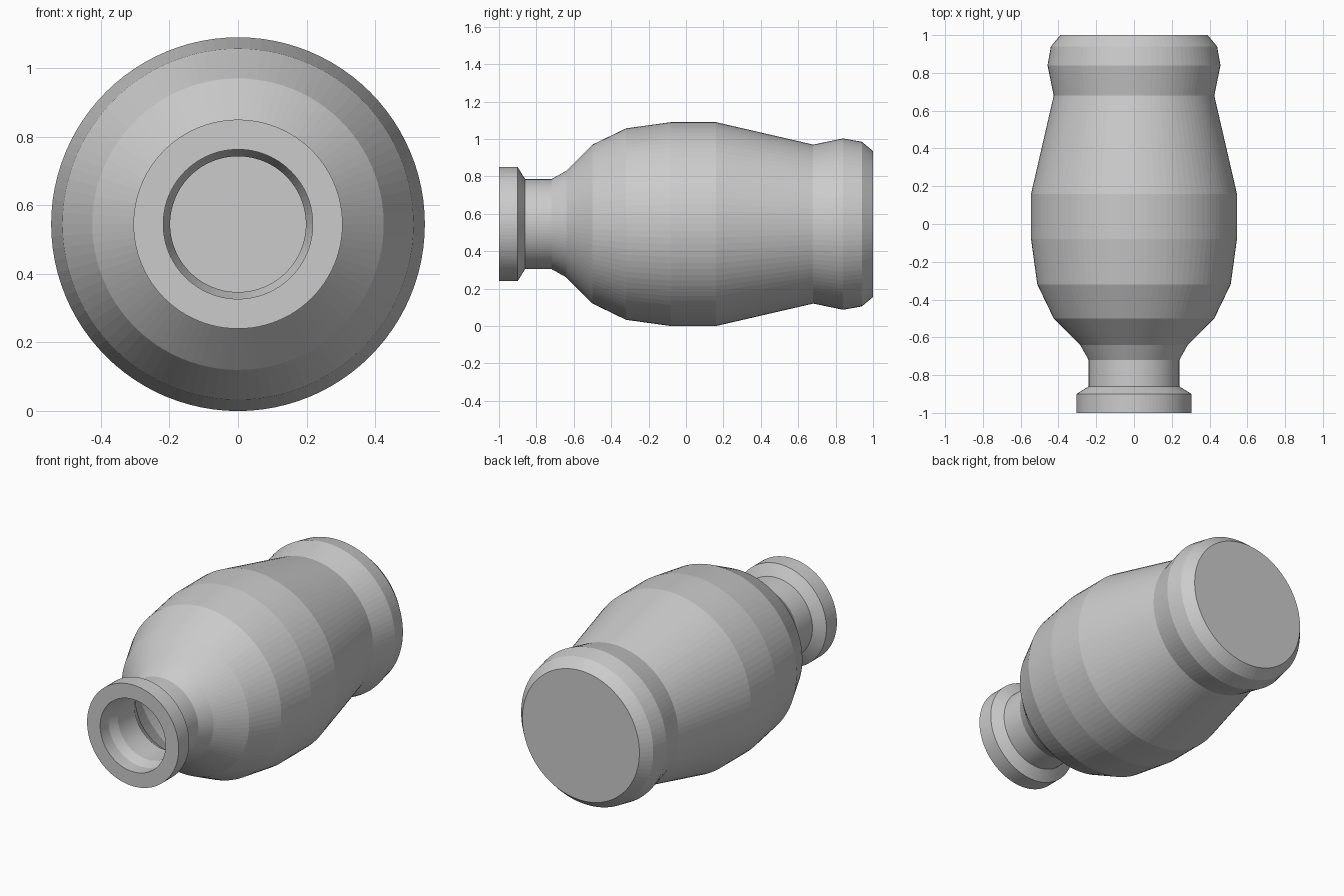
import bpy, bmesh
from math import sin, cos, tau

if "Cube" in bpy.data.objects:
    bpy.data.objects.remove(bpy.data.objects["Cube"])

SEGMENTS = 96
AXIS_Z = 0.545

# Outer wall from the mouth to the base: (y, radius)
outer = [(-1.0, 0.305), (-0.9, 0.305), (-0.86, 0.24), (-0.72, 0.24),
         (-0.64, 0.285), (-0.5, 0.425), (-0.32, 0.512), (-0.08, 0.545),
         (0.16, 0.545), (0.68, 0.425), (0.84, 0.458), (0.94, 0.44), (1.0, 0.39)]

# Inner wall from the floor back to the mouth
inner = [(0.95, 0.36), (0.92, 0.4), (0.84, 0.415), (0.68, 0.383),
         (0.16, 0.503), (-0.08, 0.503), (-0.3, 0.472), (-0.475, 0.39),
         (-0.61, 0.255), (-0.7, 0.198), (-0.86, 0.198), (-0.92, 0.218), (-1.0, 0.218)]


def lathe(name, profile):
    """Spin a closed wall profile about the lying (y) axis."""
    bm = bmesh.new()
    rings = []
    for y, r in profile:
        rings.append([bm.verts.new((r * cos(tau * i / SEGMENTS), y,
                                    AXIS_Z + r * sin(tau * i / SEGMENTS)))
                      for i in range(SEGMENTS)])
    base = len(outer) - 1  # base and floor discs sit between the two walls
    for k in range(len(rings)):
        if k == base:
            bm.faces.new(rings[k])
            bm.faces.new(rings[k + 1])
            continue
        a, b = rings[k], rings[(k + 1) % len(rings)]
        for i in range(SEGMENTS):
            j = (i + 1) % SEGMENTS
            bm.faces.new((a[i], a[j], b[j], b[i]))
    bmesh.ops.recalc_face_normals(bm, faces=bm.faces)
    # The wall profile runs outside then inside, so fix the disc directions
    mesh = bpy.data.meshes.new(name)
    bm.to_mesh(mesh)
    bm.free()
    obj = bpy.data.objects.new(name, mesh)
    bpy.context.collection.objects.link(obj)
    return obj


lathe("vase", outer + inner)
